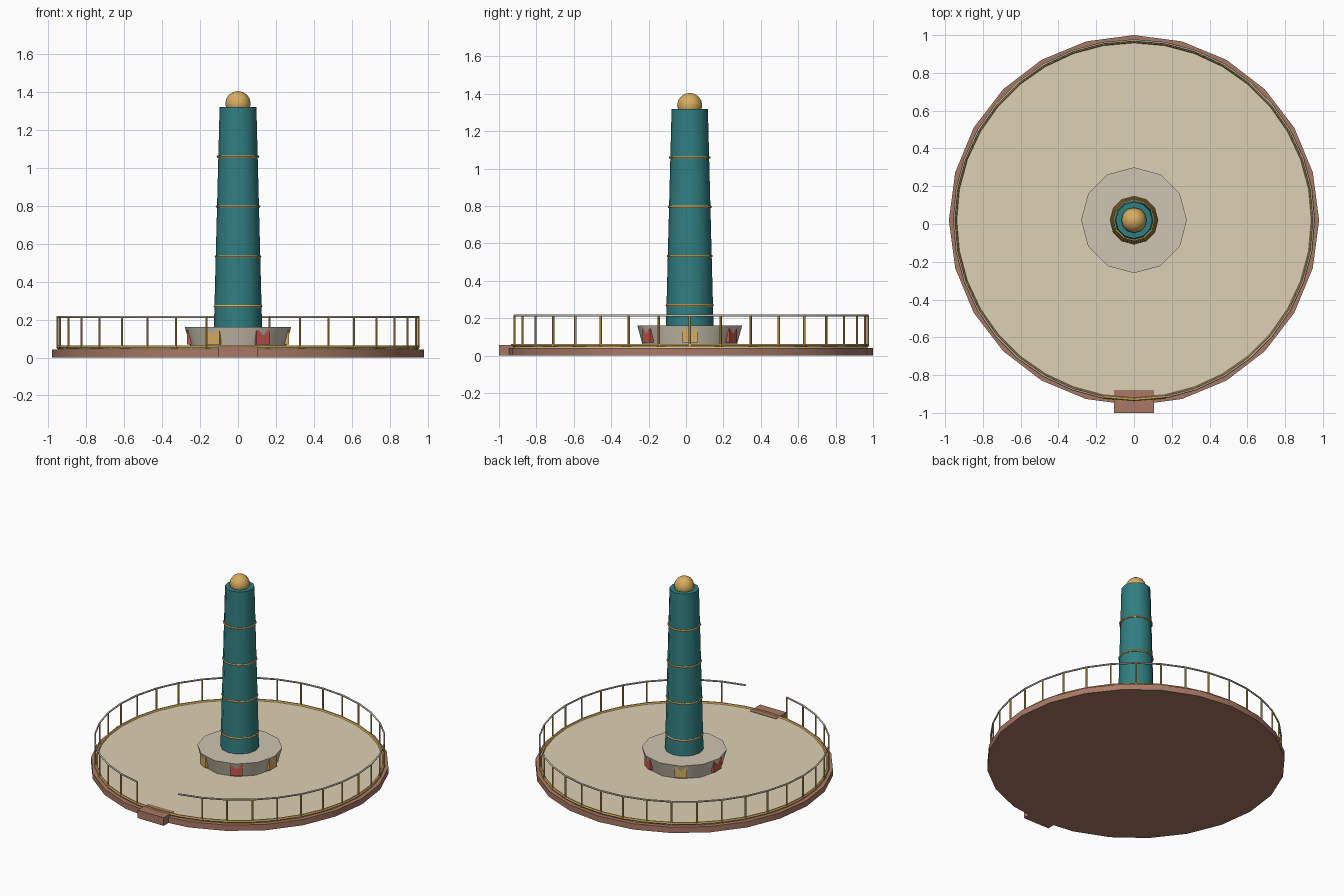
import bpy
from math import radians, sin, cos

if "Cube" in bpy.data.objects:
    bpy.data.objects.remove(bpy.data.objects["Cube"])

CY = 0.02  # the round deck sits slightly back, leaving room for the step


def material(name, rgb):
    m = bpy.data.materials.new(name)
    m.diffuse_color = (*rgb, 1)
    m.use_nodes = True
    m.node_tree.nodes["Principled BSDF"].inputs["Base Color"].default_value = m.diffuse_color
    return m


BRICK = material("brick", (0.40, 0.19, 0.13))
SAND = material("sand", (0.73, 0.64, 0.46))
STONE = material("stone", (0.62, 0.56, 0.44))
TEAL = material("teal", (0.03, 0.21, 0.22))
GOLD = material("gold", (0.68, 0.42, 0.11))
RED = material("red", (0.58, 0.10, 0.08))
STEEL = material("steel", (0.50, 0.47, 0.38))


def finish(name, mat, smooth=True):
    ob = bpy.context.object
    ob.name = name
    ob.data.materials.append(mat)
    if smooth:
        bpy.ops.object.shade_smooth_by_angle(angle=radians(40))
    return ob


def cone(name, mat, sides, r1, r2, z0, z1, x=0, y=CY):
    bpy.ops.mesh.primitive_cone_add(vertices=sides, radius1=r1, radius2=r2,
                                    depth=z1 - z0, location=(x, y, (z0 + z1) / 2))
    return finish(name, mat)


def ring(name, mat, radius, tube, z, sides):
    bpy.ops.mesh.primitive_torus_add(major_radius=radius, minor_radius=tube,
                                     major_segments=sides, minor_segments=6,
                                     location=(0, CY, z))
    return finish(name, mat)


def box(name, mat, size, loc, turn=0):
    bpy.ops.mesh.primitive_cube_add(size=1, location=loc, rotation=(0, 0, turn))
    bpy.context.object.scale = size
    return finish(name, mat, smooth=False)


# round deck with entrance step and gold curb
cone("deck_base", BRICK, 24, 0.98, 0.98, 0, 0.042)
cone("deck_floor", SAND, 24, 0.95, 0.95, 0.04, 0.055)
ring("deck_curb", GOLD, 0.948, 0.01, 0.055, 36)
box("entrance_step", BRICK, (0.21, 0.12, 0.058), (0, -0.94, 0.029))

# flared plinth with alternating panels
cone("plinth", STONE, 12, 0.25, 0.28, 0.05, 0.16)
for i in range(6):
    a = radians(60 * i)
    box(f"plinth_panel_{i}", RED if i % 2 else GOLD, (0.02, 0.082, 0.077),
        (0.258 * cos(a), CY + 0.258 * sin(a), 0.108), a)

# tapered tower, bands and ball finial
cone("tower", TEAL, 12, 0.127, 0.097, 0.16, 1.32)
for i in range(4):
    ring(f"tower_band_{i}", GOLD, 0.122 - 0.0055 * i, 0.007, 0.27 + 0.263 * i, 12)
bpy.ops.mesh.primitive_uv_sphere_add(segments=12, ring_count=8, radius=0.067,
                                     location=(0, CY, 1.338))
finish("ball_finial", GOLD)

# railing, open in front of the step
R = 0.952
path = [(R * cos(radians(280 + 10 * i)), CY + R * sin(radians(280 + 10 * i)))
        for i in range(35)]
curve = bpy.data.curves.new("hand_rail", "CURVE")
curve.dimensions = "3D"
curve.bevel_depth = 0.006
curve.bevel_resolution = 1
curve.use_fill_caps = True
line = curve.splines.new("POLY")
line.points.add(len(path) - 1)
for p, (x, y) in zip(line.points, path):
    p.co = (x, y, 0.214, 1)
curve.materials.append(STEEL)
bpy.context.collection.objects.link(bpy.data.objects.new("hand_rail", curve))
for i, (x, y) in enumerate(path[1:]):
    cone(f"rail_post_{i}", GOLD, 6, 0.006, 0.006, 0.05, 0.214, x, y)
